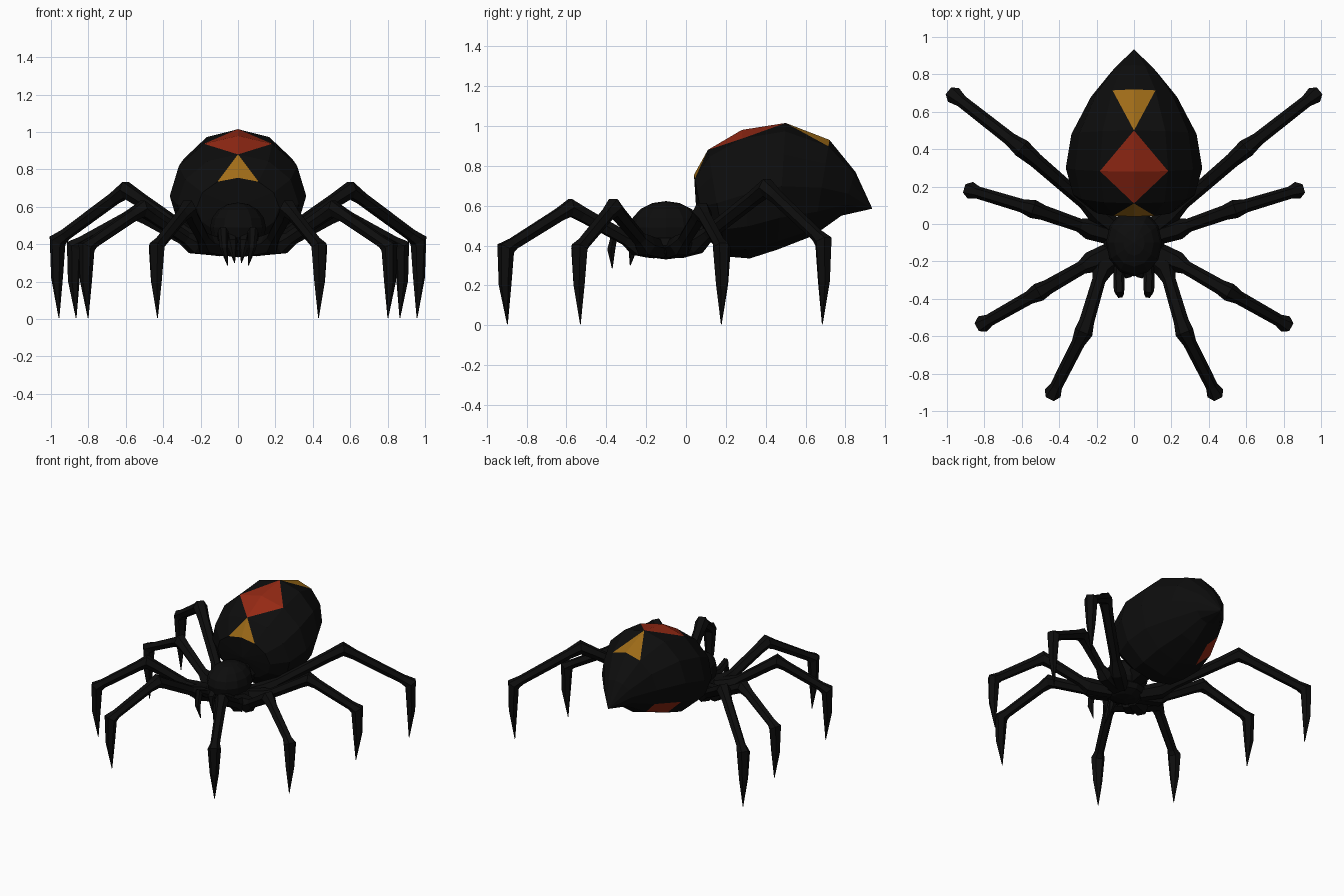
import bpy, bmesh
from math import sin, cos, pi
from mathutils import Vector, Matrix

if "Cube" in bpy.data.objects:
    bpy.data.objects.remove(bpy.data.objects["Cube"])


def material(name, rgb):
    m = bpy.data.materials.new(name)
    m.use_nodes = True
    m.diffuse_color = (*rgb, 1)
    bsdf = m.node_tree.nodes["Principled BSDF"]
    bsdf.inputs["Base Color"].default_value = (*rgb, 1)
    bsdf.inputs["Roughness"].default_value = 0.8
    return m


BLACK = material("black", (0.004, 0.004, 0.004))
RED = material("red", (0.30, 0.022, 0.007))
YELLOW = material("yellow", (0.35, 0.15, 0.009))


def finish(bm, name, mats=(BLACK,)):
    bmesh.ops.recalc_face_normals(bm, faces=bm.faces[:])
    mesh = bpy.data.meshes.new(name)
    bm.to_mesh(mesh)
    bm.free()
    for m in mats:
        mesh.materials.append(m)
    obj = bpy.data.objects.new(name, mesh)
    bpy.context.collection.objects.link(obj)
    return obj


def tube(name, path, side=1, sides=6):
    """Skin a tube over (x, y, z, radius) points, mirrored in x by side."""
    bm = bmesh.new()
    pts = [Vector((p[0] * side, p[1], p[2])) for p in path]
    rings = []
    for i, p in enumerate(pts):
        before = (p - pts[i - 1]).normalized() if i else Vector()
        after = (pts[i + 1] - p).normalized() if i < len(pts) - 1 else Vector()
        t = (before + after).normalized()
        # Side vector stays level, along the leg's vertical plane normal
        flat = pts[-1] - pts[0]
        u = Vector((-flat.y, flat.x, 0)).normalized()
        u = (u - t * u.dot(t)).normalized()
        v = t.cross(u)
        r = path[i][3]
        rings.append([bm.verts.new(p + (u * cos(a) + v * sin(a)) * r)
                      for a in (2 * pi * k / sides for k in range(sides))])
    for a, b in zip(rings, rings[1:]):
        for k in range(sides):
            n = (k + 1) % sides
            bm.faces.new((a[k], a[n], b[n], b[k]))
    bm.faces.new(rings[0])
    bm.faces.new(rings[-1])
    return finish(bm, name)


def ellipsoid(name, centre, radii, segs=12, rings=8):
    bm = bmesh.new()
    bmesh.ops.create_uvsphere(bm, u_segments=segs, v_segments=rings, radius=1,
                              matrix=Matrix.Translation(centre) @ Matrix.Diagonal((*radii, 1)))
    return finish(bm, name)


# Abdomen: tilted rings given as top (y, z), bottom (y, z), half width
SECTIONS = [
    ((0.85, 0.77), (0.78, 0.55), 0.12),
    ((0.72, 0.93), (0.64, 0.45), 0.23),
    ((0.50, 1.015), (0.46, 0.38), 0.335),
    ((0.28, 0.98), (0.32, 0.335), 0.365),
    ((0.11, 0.88), (0.20, 0.345), 0.325),
    ((0.04, 0.755), (0.10, 0.44), 0.22),
]
# Back markings between ring pairs: pair -> (apex ring, wide ring, material)
MARKS = {1: (2, 1, 2), 2: (2, 3, 1), 3: (4, 3, 1), 4: (4, 5, 2)}
N = 12
bm = bmesh.new()
rings = []
for top, bottom, w in SECTIONS:
    top, bottom = Vector((0, *top)), Vector((0, *bottom))
    c, h = (top + bottom) / 2, (top - bottom) / 2
    rings.append([bm.verts.new(c + h * cos(2 * pi * k / N) + Vector((w * sin(2 * pi * k / N), 0, 0)))
                  for k in range(N)])
for i in range(len(rings) - 1):
    for k in range(N):
        n = (k + 1) % N
        if i in MARKS and k in (0, N - 1):
            apex, wide, mat = MARKS[i]
            s = 1 if k == 0 else N - 1
            f = bm.faces.new((rings[apex][0], rings[wide][0], rings[wide][s]))
            f.material_index = mat
            bm.faces.new((rings[apex][0], rings[wide][s], rings[apex][s]))
        else:
            f = bm.faces.new((rings[i][k], rings[i][n], rings[i + 1][n], rings[i + 1][k]))
            # Single red patch low on one flank
            if i == 1 and k == 7:
                f.material_index = 1
for ring, pole in ((rings[0], (0, 0.935, 0.585)), (rings[-1], (0, 0.05, 0.60))):
    p = bm.verts.new(pole)
    for k in range(N):
        bm.faces.new((ring[k], ring[(k + 1) % N], p))
finish(bm, "abdomen", (BLACK, RED, YELLOW))

# Head, breast plate and waist
ellipsoid("head", (0, -0.10, 0.49), (0.15, 0.18, 0.133))
ellipsoid("breast_plate", (0, -0.10, 0.40), (0.17, 0.14, 0.07), 10, 6)
tube("waist", [(0, -0.02, 0.46, 0.07), (0, 0.16, 0.50, 0.09)])

# Legs: hip, shoulder, knee and ankle positions
LEGS = {
    "front_leg": ((0.08, -0.17, 0.38), (0.17, -0.24, 0.40), (0.27, -0.58, 0.59), (0.435, -0.905, 0.385)),
    "second_leg": ((0.09, -0.13, 0.38), (0.23, -0.205, 0.40), (0.51, -0.365, 0.59), (0.81, -0.535, 0.385)),
    "third_leg": ((0.09, -0.07, 0.38), (0.24, -0.025, 0.40), (0.54, 0.08, 0.57), (0.875, 0.18, 0.39)),
    "back_leg": ((0.08, -0.04, 0.38), (0.19, 0.05, 0.41), (0.60, 0.405, 0.69), (0.965, 0.69, 0.42)),
}


def leg_path(points):
    hip, shoulder, knee, ankle = (Vector(p) for p in points)
    out = Vector((ankle.x - knee.x, ankle.y - knee.y, 0)).normalized()
    foot = Vector((ankle.x, ankle.y, 0.005)) - out * 0.01
    steps = [(hip, 0.05), (shoulder, 0.058),
             (shoulder.lerp(knee, 0.18), 0.036), (shoulder.lerp(knee, 0.82), 0.04),
             (knee, 0.05), (knee.lerp(ankle, 0.17), 0.036),
             (knee.lerp(ankle, 0.88), 0.033), (ankle, 0.047),
             (ankle.lerp(foot, 0.48) + out * 0.008, 0.032), (foot, 0.002)]
    return [(*p, r) for p, r in steps]


# Feelers and fangs hang in front of the head
FEELER = [(0.07, -0.20, 0.42, 0.035), (0.08, -0.28, 0.43, 0.03), (0.08, -0.355, 0.47, 0.028),
          (0.075, -0.375, 0.38, 0.022), (0.055, -0.37, 0.285, 0.002)]
FANG = [(0.04, -0.20, 0.45, 0.045), (0.035, -0.265, 0.41, 0.032), (0.018, -0.28, 0.30, 0.002)]

for label, side in (("left", 1), ("right", -1)):
    for name, points in LEGS.items():
        tube(f"{label}_{name}", leg_path(points), side)
    tube(f"{label}_feeler", FEELER, side)
    tube(f"{label}_fang", FANG, side)
